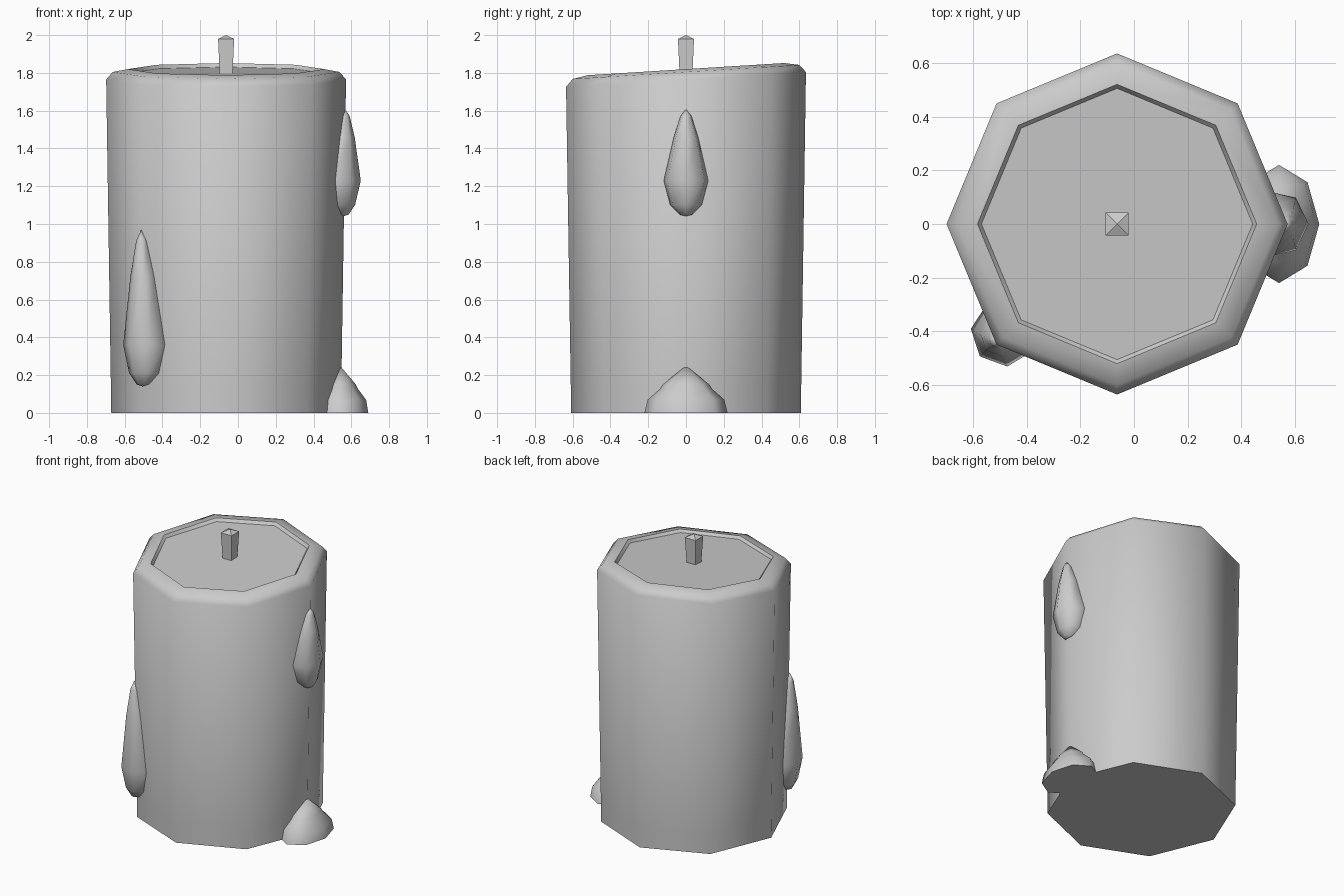
import bpy
import bmesh
from math import cos, sin, pi, radians

cube = bpy.data.objects.get("Cube")
if cube:
    bpy.data.objects.remove(cube, do_unlink=True)

wax = bpy.data.materials.new("pale grey wax")
wax.use_nodes = True
GREY = (0.6, 0.6, 0.6, 1)
wax.diffuse_color = GREY
wax.node_tree.nodes["Principled BSDF"].inputs["Base Color"].default_value = GREY

AXIS = -0.063  # x of the candle's centre line


def loft(name, rings, sides, turn=0, smooth=None, place=(0, 0)):
    """Stack rings of (offset, x radius, y radius, z, tilt), turned about the candle axis."""
    bm = bmesh.new()
    loops = []
    for off, rx, ry, z, tilt in rings:
        loop = []
        for i in range(1 if rx == 0 else sides):
            a = 2 * pi * i / sides + place[1]
            x, y = off + rx * cos(a), ry * sin(a)
            loop.append(bm.verts.new((AXIS + x * cos(turn) - y * sin(turn),
                                      x * sin(turn) + y * cos(turn), z + tilt * y)))
        loops.append(loop)
    for low, high in zip(loops, loops[1:]):
        for i in range(sides):
            j = (i + 1) % sides
            if len(low) == 1:
                bm.faces.new((low[0], high[j], high[i]))
            elif len(high) == 1:
                bm.faces.new((low[i], low[j], high[0]))
            else:
                bm.faces.new((low[i], low[j], high[j], high[i]))
    if len(loops[0]) > 1:
        bm.faces.new(loops[0][::-1])
    if len(loops[-1]) > 1:
        bm.faces.new(loops[-1])
    bmesh.ops.recalc_face_normals(bm, faces=bm.faces)
    mesh = bpy.data.meshes.new(name)
    bm.to_mesh(mesh)
    bm.free()
    mesh.materials.append(wax)
    obj = bpy.data.objects.new(name, mesh)
    bpy.context.collection.objects.link(obj)
    if smooth:
        bpy.ops.object.select_all(action="DESELECT")
        obj.select_set(True)
        bpy.context.view_layer.objects.active = obj
        bpy.ops.object.shade_smooth_by_angle(angle=radians(smooth))
    return obj


# Candle body: rounded rim around a slanted, slightly sunken top
SLANT = 0.062
body = [(0.608, 0, 0), (0.61, 0.14, 0), (0.635, 1.765, SLANT),
        (0.6, 1.805, SLANT), (0.52, 1.82, SLANT), (0.505, 1.8, SLANT)]
loft("candle_body", [(0, r, r, z, t) for r, z, t in body], 8, smooth=50)

# Square wick, flaring to a low point
wick = [(0.046, 1.76), (0.06, 1.98), (0, 2.0)]
loft("wick", [(0, r, r, z, 0) for r, z in wick], 4, place=(0, pi / 4))


# Wax drips: teardrops leaning on the candle side
def drip(name, turn, shift, bottom, widest, tip):
    span, drop = tip - widest, widest - bottom
    shape = [(0.03, 0, bottom), (0.025, 0.035, bottom + 0.05 * drop),
             (0.005, 0.09, bottom + 0.32 * drop), (0, 0.125, widest),
             (0.025, 0.068, widest + 0.6 * span), (0.036, 0.03, widest + 0.9 * span),
             (0.04, 0, tip)]
    loft(name, [(shift + off, r, r, z, 0) for off, r, z in shape], 7, turn, 80)


drip("upper_drip", 0, 0.588, 1.04, 1.23, 1.61)
drip("lower_drip", radians(224), 0.585, 0.14, 0.36, 0.97)

# Pool of set wax at the foot
pool = [(1, 0), (0.92, 0.07), (0.64, 0.125), (0.56, 0.15), (0, 0.25)]
loft("wax_pool", [(0.603, 0.15 * k, 0.22 * k, z, 0) for k, z in pool], 8, smooth=70)
